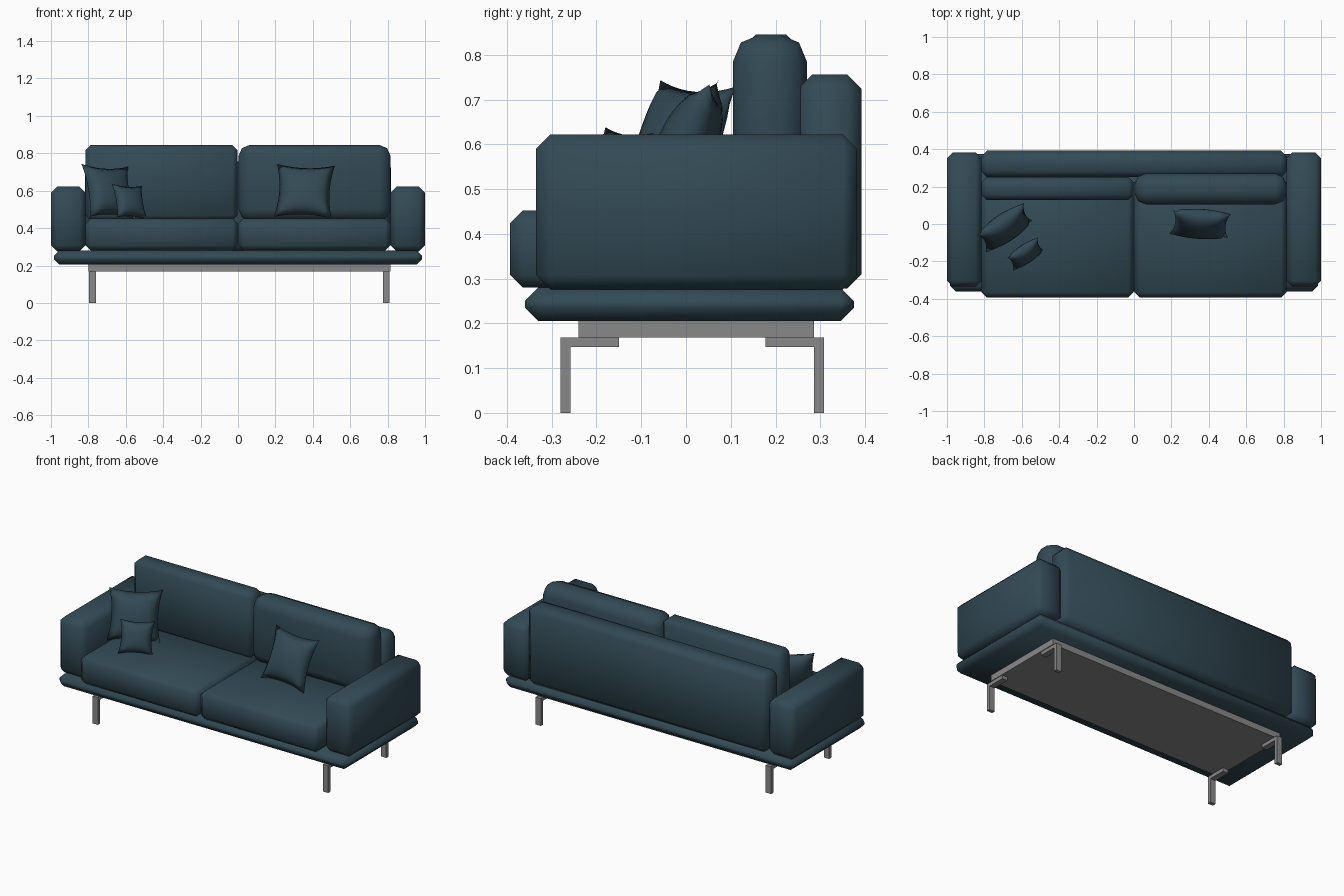
import bpy, bmesh, math
from mathutils import Matrix, Vector

if "Cube" in bpy.data.objects:
    bpy.data.objects.remove(bpy.data.objects["Cube"])


def material(name, rgb):
    m = bpy.data.materials.new(name)
    m.diffuse_color = (*rgb, 1)
    m.use_nodes = True
    m.node_tree.nodes["Principled BSDF"].inputs["Base Color"].default_value = m.diffuse_color
    return m


FABRIC = material("dark teal fabric", (0.032, 0.068, 0.09))
METAL = material("grey metal", (0.25, 0.25, 0.25))


def finish(name, bm, mat, smooth):
    bmesh.ops.recalc_face_normals(bm, faces=bm.faces)
    me = bpy.data.meshes.new(name)
    bm.to_mesh(me)
    bm.free()
    me.materials.append(mat)
    for p in me.polygons:
        p.use_smooth = smooth
    ob = bpy.data.objects.new(name, me)
    bpy.context.collection.objects.link(ob)
    return ob


def box(name, xr, yr, zr, mat=FABRIC, bevel=0.0, segments=1):
    """Box from min/max ranges, with optional soft bevelled edges."""
    bm = bmesh.new()
    bmesh.ops.create_cube(bm, size=1)
    for v in bm.verts:
        v.co = Vector([(r[0] + r[1]) / 2 + c * (r[1] - r[0])
                       for r, c in zip((xr, yr, zr), v.co)])
    if bevel:
        bmesh.ops.bevel(bm, geom=bm.edges[:], offset=bevel, segments=segments,
                        profile=0.5, affect='EDGES')
    return finish(name, bm, mat, bevel > 0)


def pillow(name, centre, size, thick, yaw, lean, roll=0, n=10):
    """Square scatter pillow: two puffed sheets meeting at a pinched seam."""
    bm = bmesh.new()
    bmesh.ops.create_grid(bm, x_segments=n, y_segments=n, size=1)
    back = bmesh.ops.duplicate(bm, geom=bm.verts[:] + bm.edges[:] + bm.faces[:])
    back_verts = {g for g in back["geom"] if isinstance(g, bmesh.types.BMVert)}
    for v in bm.verts:
        u, w = v.co.x, v.co.y
        puff = max(0, (1 - u * u) * (1 - w * w)) ** 0.5 * thick / 2
        x = u * (1 - 0.13 * (1 - w * w)) * size / 2
        z = w * (1 - 0.13 * (1 - u * u)) * size / 2
        v.co = (x, puff if v in back_verts else -puff, z)
    bmesh.ops.remove_doubles(bm, verts=bm.verts, dist=1e-5)
    rot = (Matrix.Rotation(math.radians(yaw), 4, 'Z')
           @ Matrix.Rotation(math.radians(-lean), 4, 'X')
           @ Matrix.Rotation(math.radians(roll), 4, 'Y'))
    bm.transform(Matrix.Translation(centre) @ rot)
    return finish(name, bm, FABRIC, True)


# Upholstered platform and backrest
box("platform", (-0.985, 0.985), (-0.36, 0.375), (0.205, 0.28), bevel=0.03)
box("backrest", (-0.817, 0.817), (0.25, 0.392), (0.278, 0.756), bevel=0.032)

# Arms and seat cushions, one on each side
for side, s in (("left", -1), ("right", 1)):
    box(side + "_arm", sorted((s * 0.815, s)), (-0.335, 0.382), (0.276, 0.622),
        bevel=0.032)
    box(side + "_seat_cushion", sorted((s * 0.002, s * 0.815)), (-0.393, 0.25),
        (0.28, 0.452), bevel=0.028)

# Back cushions, the right one is plumper
box("left_back_cushion", (-0.815, -0.003), (0.128, 0.252), (0.44, 0.845), bevel=0.028)
box("right_back_cushion", (0.003, 0.815), (0.105, 0.27), (0.44, 0.845),
    bevel=0.06, segments=2)

# Scatter pillows
pillow("large_left_pillow", (-0.69, -0.02, 0.595), 0.30, 0.13, 35, 20, 3)
pillow("small_left_pillow", (-0.58, -0.16, 0.542), 0.195, 0.085, 35, 22, 4)
pillow("right_pillow", (0.355, 0.0, 0.597), 0.31, 0.13, -3, 24, 2)

# Metal under-frame with four angled legs
CX, CY = 0.0075, 0.014
box("under_frame", (-0.8, 0.815), (-0.24, 0.286), (0.168, 0.206), METAL)
for sx, xn in ((-1, "left"), (1, "right")):
    xr = sorted((CX + sx * 0.767, CX + sx * 0.803))
    for sy, yn in ((-1, "front"), (1, "back")):
        box(f"{yn}_{xn}_leg", xr, sorted((CY + sy * 0.272, CY + sy * 0.294)),
            (0, 0.168), METAL)
        box(f"{yn}_{xn}_bracket", xr, sorted((CY + sy * 0.164, CY + sy * 0.272)),
            (0.147, 0.168), METAL)
